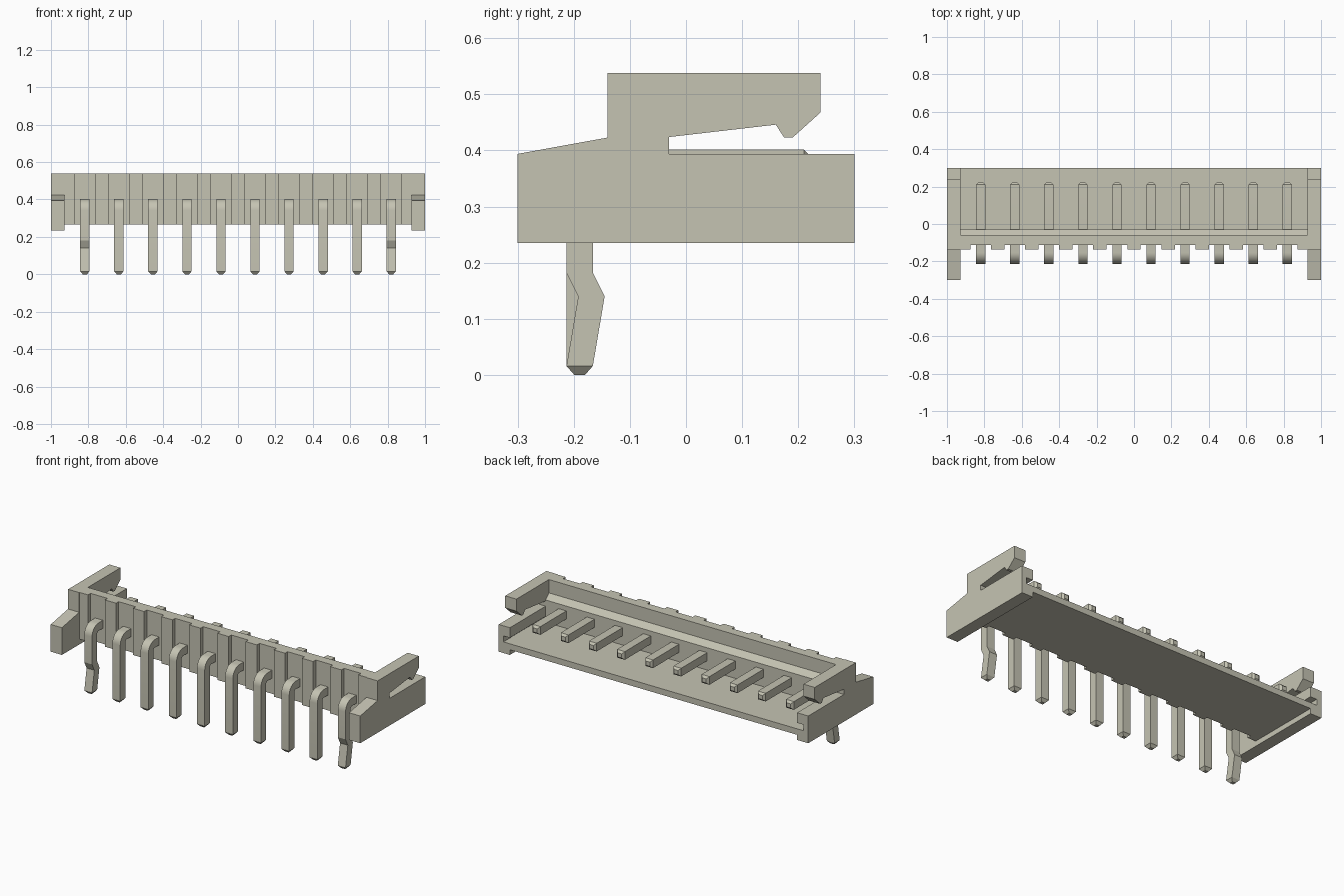
import bpy, bmesh, math

cube = bpy.data.objects.get("Cube")
if cube:
    bpy.data.objects.remove(cube, do_unlink=True)

# Single warm ivory material
ivory = bpy.data.materials.new("ivory_plastic")
colour = (0.56, 0.55, 0.45, 1)
ivory.use_nodes = True
ivory.diffuse_color = colour
ivory.node_tree.nodes["Principled BSDF"].inputs["Base Color"].default_value = colour


def finish(bm, name):
    bmesh.ops.recalc_face_normals(bm, faces=bm.faces)
    mesh = bpy.data.meshes.new(name)
    bm.to_mesh(mesh)
    bm.free()
    mesh.materials.append(ivory)
    obj = bpy.data.objects.new(name, mesh)
    bpy.context.collection.objects.link(obj)
    return obj


def extrude_profile(name, profile, x0, x1, mirror=False):
    """Extrude a (y, z) outline from x0 to x1."""
    bm = bmesh.new()
    face = bm.faces.new([bm.verts.new((x0, y, z)) for y, z in profile])
    new = bmesh.ops.extrude_face_region(bm, geom=[face])["geom"]
    verts = [g for g in new if isinstance(g, bmesh.types.BMVert)]
    bmesh.ops.translate(bm, verts=verts, vec=(x1 - x0, 0, 0))
    obj = finish(bm, name)
    if mirror:
        mod = obj.modifiers.new("mirror", "MIRROR")
        mod.use_clip = False
    return obj


def sweep(name, x, rings):
    """Skin rectangular rings: (outer point, inner point, half width)."""
    bm = bmesh.new()
    loops = []
    for (oy, oz), (iy, iz), w in rings:
        corners = [(-w, oy, oz), (w, oy, oz), (w, iy, iz), (-w, iy, iz)]
        loops.append([bm.verts.new((x + a, y, z)) for a, y, z in corners])
    for a, b in zip(loops, loops[1:]):
        for i in range(4):
            j = (i + 1) % 4
            bm.faces.new((a[i], a[j], b[j], b[i]))
    bm.faces.new(loops[0])
    bm.faces.new(loops[-1])
    return finish(bm, name)


PINS, PITCH, WALL = 10, 0.182, 0.928
BASE, TOP, FLOOR = 0.265, 0.538, 0.30
pin_x = [(i - (PINS - 1) / 2) * PITCH for i in range(PINS)]

# Floor and front wall with an inner chamfered step
extrude_profile("housing_floor_and_wall", [
    (-0.113, BASE), (0.3, BASE), (0.3, FLOOR), (-0.03, FLOOR),
    (-0.03, 0.43), (-0.06, 0.46), (-0.06, TOP), (-0.113, TOP)], -WALL, WALL)

# Raised ribs between the pins
recess = 0.055
edges = [-WALL] + [x + s * recess for x in pin_x for s in (-1, 1)] + [WALL]
for n, (x0, x1) in enumerate(zip(edges[::2], edges[1::2])):
    extrude_profile(f"wall_rib_{n + 1}", [
        (-0.137, BASE), (-0.113, BASE), (-0.113, TOP), (-0.137, TOP)], x0, x1)

# End walls with a hooked latch arm; the inner layer carries a groove
upper = [(0.3, 0.394), (-0.03, 0.394), (-0.03, 0.424), (0.16, 0.446),
         (0.175, 0.423), (0.19, 0.423), (0.24, 0.468), (0.24, TOP),
         (-0.14, TOP), (-0.14, 0.423), (-0.3, 0.394), (-0.3, 0.235), (0.3, 0.235)]
groove = [(0.3, FLOOR), (-0.03, FLOOR), (-0.03, 0.335), (0.3, 0.335)]
extrude_profile("end_wall_outer", upper, 0.97, 1.0, mirror=True)
extrude_profile("end_wall_inner", upper + groove, WALL, 0.97, mirror=True)

# Bent pins; the two end pins have a kinked leg
HALF, FRONT, REAR, PIN_TOP, PIN_LOW = 0.025, -0.213, -0.166, 0.402, 0.354
R_OUT, R_IN = 0.06, 0.013
for n, x in enumerate(pin_x):
    rings = [((-0.199, 0), (-0.18, 0), 0.011),
             ((FRONT, 0.016), (REAR, 0.016), HALF)]
    if n in (0, PINS - 1):
        rings += [((FRONT + 0.021, 0.14), (REAR + 0.021, 0.14), HALF),
                  ((FRONT, 0.182), (REAR, 0.182), HALF)]
    cy, cz = FRONT + R_OUT, PIN_TOP - R_OUT
    for k in range(9):
        t = math.pi / 2 * k / 8
        c, s = math.cos(t), math.sin(t)
        rings.append(((cy - R_OUT * c, cz + R_OUT * s),
                      (cy - R_IN * c, cz + R_IN * s), HALF))
    rings += [((0.21, PIN_TOP), (0.21, PIN_LOW), HALF),
              ((0.222, PIN_TOP - 0.012), (0.222, PIN_LOW + 0.012), 0.013)]
    pin = sweep(f"pin_{n + 1}", x, rings)
    bpy.ops.object.select_all(action="DESELECT")
    pin.select_set(True)
    bpy.context.view_layer.objects.active = pin
    bpy.ops.object.shade_smooth_by_angle(angle=math.radians(20))
